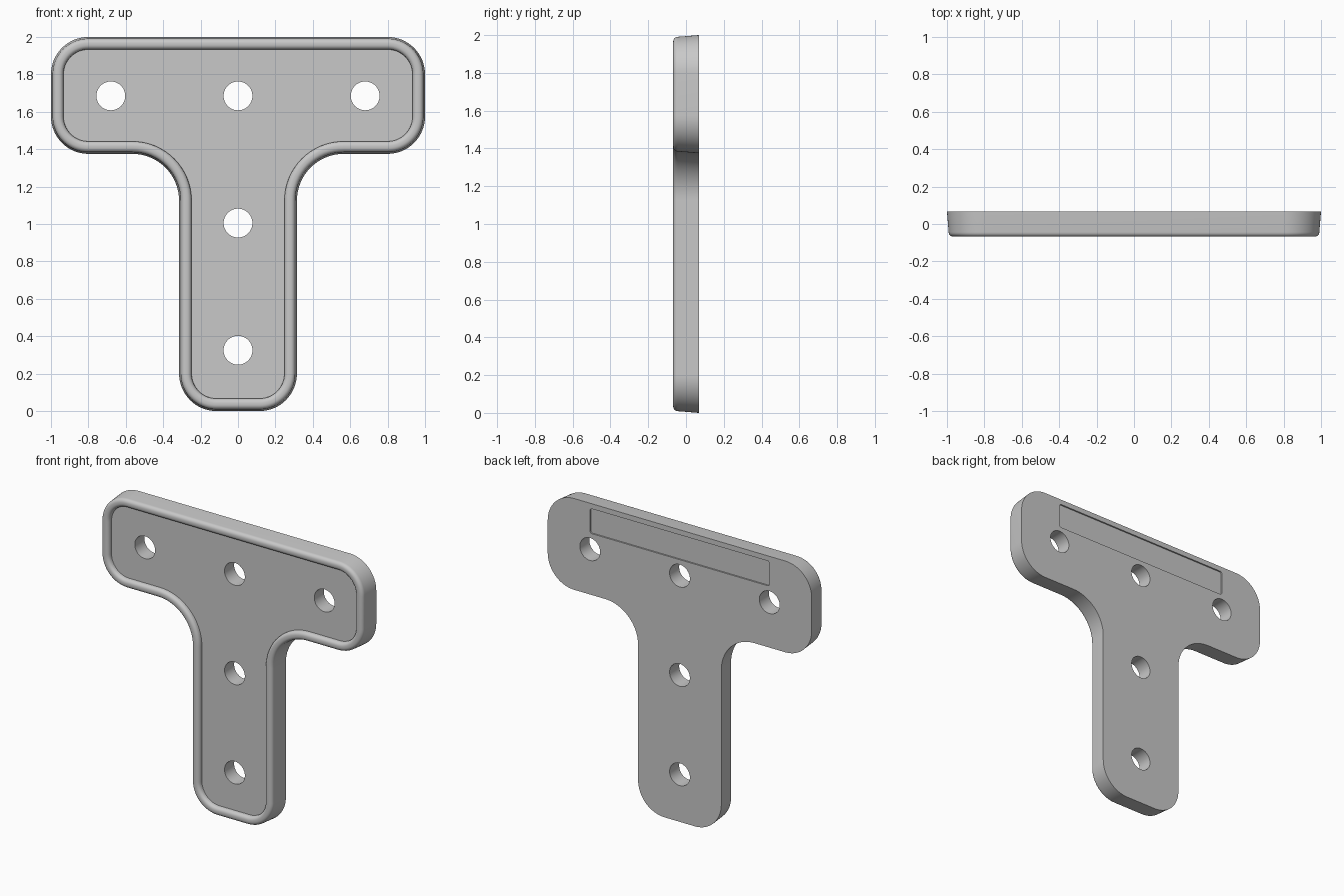
import bpy, bmesh, math

if "Cube" in bpy.data.objects:
    bpy.data.objects.remove(bpy.data.objects["Cube"])

HALF = 0.068        # half of the plate thickness
EDGE = 0.025        # rounding of the rim
SEG = 16            # steps per corner


def outline(d):
    """T-shaped outline (x, z), moved inwards by d, corners stay concentric."""
    r, f = 0.2, 0.25                      # convex corner and inner fillet radius
    sx, bz = 0.315, 1.375                 # stem half width, underside of crossbar
    # right half, bottom to top: centre, radius, start and end angle
    arcs = [(sx - r, r, r - d, -90, 0),
            (sx + f, bz - f, f + d, 180, 90),
            (1 - r, bz + r, r - d, -90, 0),
            (1 - r, 2 - r, r - d, 0, 90)]
    right = []
    for cx, cz, rad, a0, a1 in arcs:
        for i in range(SEG + 1):
            a = math.radians(a0 + (a1 - a0) * i / SEG)
            right.append((cx + rad * math.cos(a), cz + rad * math.sin(a)))
    return right + [(-x, z) for x, z in reversed(right)]


def loft(name, rings):
    """Closed solid through rings of 3D points."""
    bm = bmesh.new()
    loops = [[bm.verts.new(p) for p in ring] for ring in rings]
    n = len(loops[0])
    for a, b in zip(loops, loops[1:]):
        for i in range(n):
            j = (i + 1) % n
            bm.faces.new((a[i], a[j], b[j], b[i]))
    bm.faces.new(loops[0])
    bm.faces.new(loops[-1])
    bmesh.ops.recalc_face_normals(bm, faces=bm.faces)
    mesh = bpy.data.meshes.new(name)
    bm.to_mesh(mesh)
    bm.free()
    ob = bpy.data.objects.new(name, mesh)
    bpy.context.collection.objects.link(ob)
    return ob


def cut(target, cutter):
    """Subtract the cutter and throw it away."""
    cutter.hide_render = True
    mod = target.modifiers.new("cut", 'BOOLEAN')
    mod.operation = 'DIFFERENCE'
    mod.solver = 'EXACT'
    mod.object = cutter
    bpy.context.view_layer.objects.active = target
    bpy.ops.object.modifier_apply(modifier=mod.name)
    bpy.data.objects.remove(cutter)


# Plate section: drafted wall, rounded rim, recessed front floor
draft, rim, floor_y = 0.009, 0.067, -0.036
section = [(0.0, HALF)]
for i in range(7):
    a = math.radians(90 * i / 6)
    section.append((draft + EDGE * (1 - math.cos(a)), -HALF + EDGE * (1 - math.sin(a))))
for i in range(7):
    a = math.radians(90 * (1 - i / 6))
    section.append((rim - EDGE * (1 - math.cos(a)), -HALF + EDGE * (1 - math.sin(a))))
section[-1] = (rim, floor_y)
plate = loft("t_plate", [[(x, y, z) for x, z in outline(d)] for d, y in section])

# Screw holes
for hx, hz in [(-0.68, 1.685), (0, 1.685), (0.68, 1.685), (0, 1.005), (0, 0.325)]:
    circle = [(hx + 0.077 * math.cos(math.tau * i / 48),
               hz + 0.077 * math.sin(math.tau * i / 48)) for i in range(48)]
    cut(plate, loft("hole_cutter", [[(x, y, z) for x, z in circle] for y in (-0.2, 0.2)]))

# Shallow label recess with small round corners on the back
slot = []
for k, (sx, sz) in enumerate([(1, 1), (-1, 1), (-1, -1), (1, -1)]):
    for i in range(5):
        a = math.radians(90 * k + 90 * i / 4)
        slot.append((sx * 0.665 + 0.015 * math.cos(a), 1.88 + sz * 0.07 + 0.015 * math.sin(a)))
cut(plate, loft("label_cutter", [[(x, y, z) for x, z in slot] for y in (HALF - 0.01, 0.2)]))

# Single grey colour
grey = bpy.data.materials.new("grey")
grey.diffuse_color = (0.58, 0.58, 0.58, 1)
grey.use_nodes = True
grey.node_tree.nodes["Principled BSDF"].inputs["Base Color"].default_value = grey.diffuse_color
plate.data.materials.clear()
plate.data.materials.append(grey)
for p in plate.data.polygons:
    p.material_index = 0

bpy.ops.object.select_all(action='DESELECT')
plate.select_set(True)
bpy.context.view_layer.objects.active = plate
bpy.ops.object.shade_smooth_by_angle(angle=math.radians(30))
